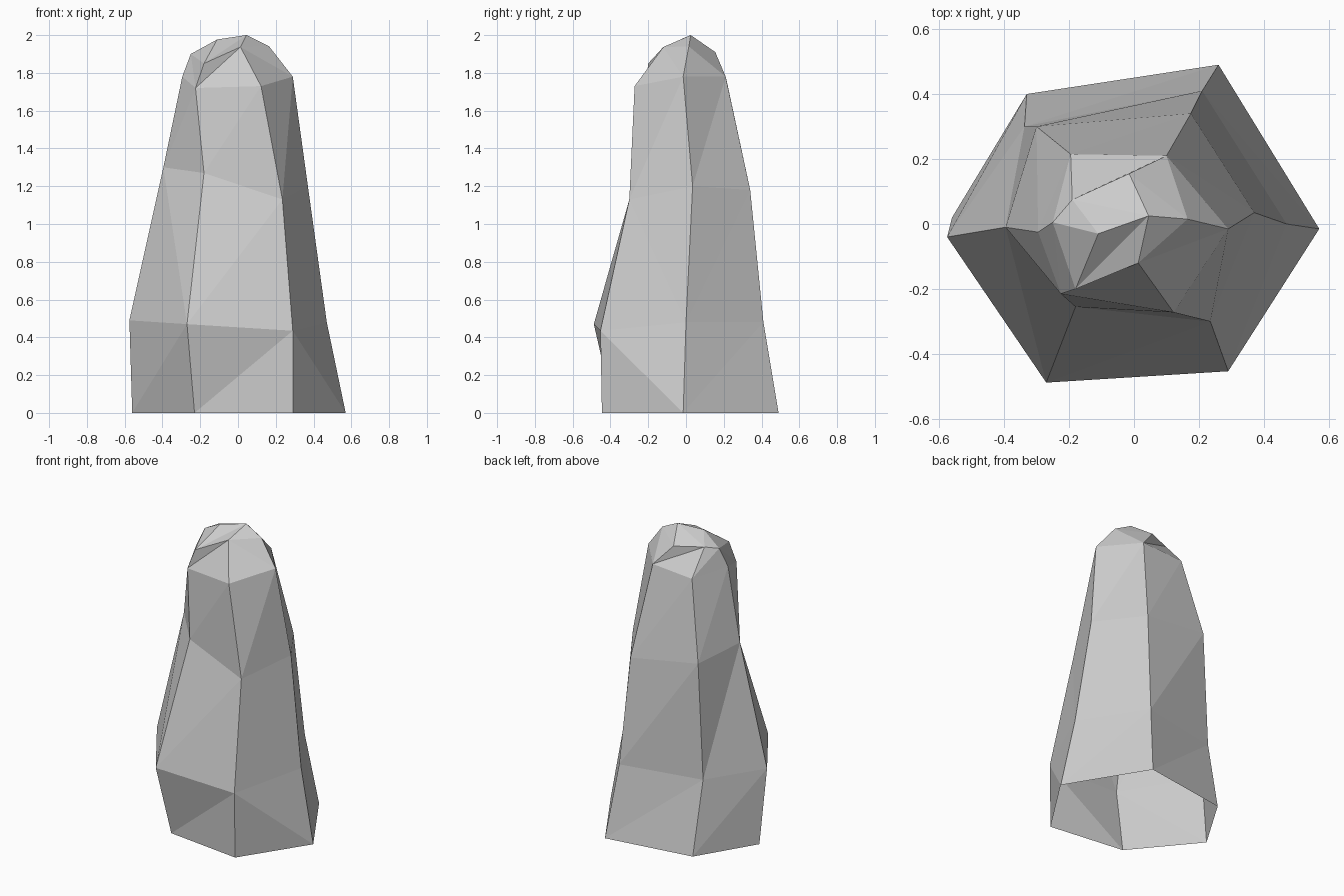
import bpy, bmesh

if "Cube" in bpy.data.objects:
    bpy.data.objects.remove(bpy.data.objects["Cube"])

# Six-sided rock pillar: rings run front-left, front-right, right, back-right, back-left, left
RINGS = [
    [(-.23, -.38, 0), (.29, -.445, 0), (.57, -.015, 0), (.26, .49, 0), (-.33, .40, 0), (-.56, .02, 0)],
    [(-.27, -.488, .47), (.29, -.453, .435), (.47, 0, .48), (.21, .41, .48), (-.337, .30, .48), (-.575, -.04, .49)],
    [(-.18, -.255, 1.27), (.235, -.30, 1.13), (.37, .035, 1.2), (.175, .34, 1.18), (-.30, .30, 1.25), (-.395, -.01, 1.3)],
    [(-.225, -.215, 1.72), (.122, -.272, 1.73), (.29, -.015, 1.78), (.10, .21, 1.78), (-.195, .215, 1.76), (-.295, -.025, 1.78)],
    [(-.18, -.20, 1.85), (.013, -.12, 1.937), (.165, .015, 1.94), (-.015, .155, 1.91), (-.19, .075, 1.92), (-.25, .005, 1.90)],
]
# Direction in which each wall panel is split into facets, band by band
SPLITS = ["/\\////", "/\\///\\", "//////", "/\\\\//\\"]

bm = bmesh.new()
rings = [[bm.verts.new(p) for p in ring] for ring in RINGS]

# Faceted walls, open at the base
for low, high, splits in zip(rings, rings[1:], SPLITS):
    for i, split in enumerate(splits):
        j = (i + 1) % 6
        a, b, c, d = low[i], low[j], high[j], high[i]
        tris = [(a, b, c), (a, c, d)] if split == "/" else [(a, b, d), (b, c, d)]
        for tri in tris:
            bm.faces.new(tri)

# Crown: short ridge between two peaks
peak = bm.verts.new((.045, .025, 2.0))
shoulder = bm.verts.new((-.11, -.03, 1.977))
fl, fr, r, br, bl, l = rings[-1]
for tri in [(fl, fr, peak), (fr, r, peak), (r, br, peak), (br, bl, peak),
            (bl, shoulder, peak), (bl, l, shoulder), (l, fl, shoulder), (fl, peak, shoulder)]:
    bm.faces.new(tri)

mesh = bpy.data.meshes.new("rock_pillar")
bm.to_mesh(mesh)
bm.free()
rock = bpy.data.objects.new("rock_pillar", mesh)
bpy.context.collection.objects.link(rock)
